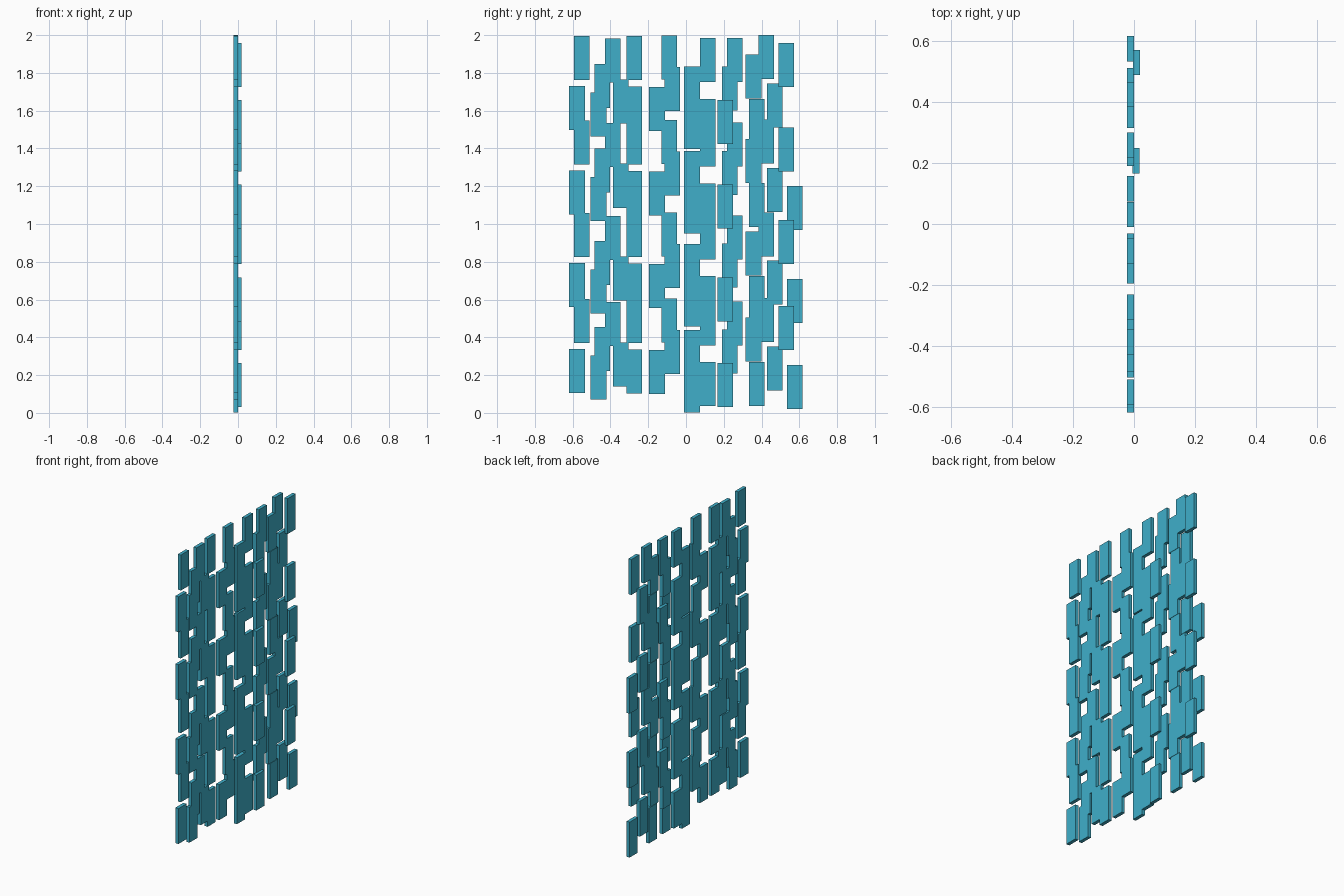
import bpy

if "Cube" in bpy.data.objects:
    bpy.data.objects.remove(bpy.data.objects["Cube"])

# Thin rectangular plate dimensions
THICK, WIDE, TALL = 0.0225, 0.083, 0.233

# The same group of plates is repeated up the panel at these heights
ROWS = [0.0, 0.455, 0.946, 1.393]

# Back layer: left edge (y) and bottom (z) of each plate in the lowest row
BACK = [(-.619, .105), (-.594, .37), (-.505, .07), (-.485, .222), (-.43, .355),
        (-.387, .14), (-.315, .102), (-.315, .37), (-.195, .10), (-.115, .205),
        (-.13, .372), (-.01, .003), (-.01, .207), (.074, .036), (.074, .358),
        (.19, .208), (.217, .358), (.333, .037), (.316, .272), (.384, .374),
        (.429, .118)]
# Front layer: x of the rear face, left edge, bottom
FRONT = [(-.005, .166, .03), (-.003, .489, .333)]

mat = bpy.data.materials.new("blue_plate")
mat.diffuse_color = (0.05, 0.43, 0.59, 1)
mat.use_nodes = True
mat.node_tree.nodes["Principled BSDF"].inputs["Base Color"].default_value = mat.diffuse_color

# Shared plate mesh with its origin at the rear lower left corner
bpy.ops.mesh.primitive_cube_add(size=1)
first = bpy.context.object
plate_mesh = first.data
plate_mesh.name = "plate"
for v in plate_mesh.vertices:
    v.co = ((v.co.x + .5) * THICK, (v.co.y + .5) * WIDE, (v.co.z + .5) * TALL)
plate_mesh.materials.append(mat)


def plate(name, x, y, z):
    ob = bpy.data.objects.new(name, plate_mesh)
    ob.location = (x, y, z)
    bpy.context.collection.objects.link(ob)


for r, dz in enumerate(ROWS):
    for y, z in BACK:
        plate("back_plate", -.0225, y, z + dz)
    for x, y, z in FRONT:
        plate("front_plate", x, y, z + dz)
    # End plate is absent from the top row
    if r < 3:
        plate("end_plate", -.0225, .534, .021 + dz)

bpy.data.objects.remove(first)
